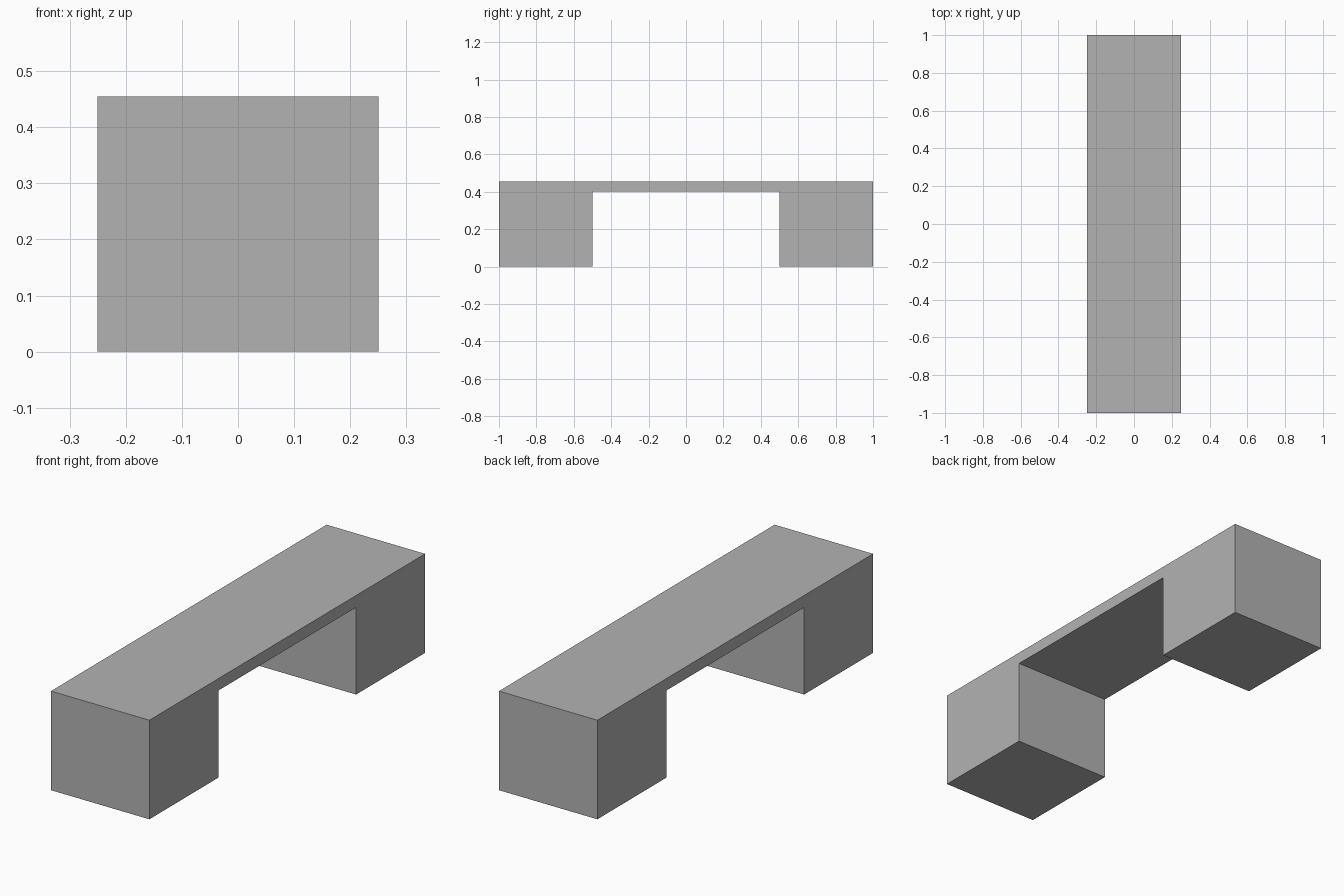
import bpy
import bmesh

default = bpy.data.objects.get("Cube")
if default:
    bpy.data.objects.remove(default, do_unlink=True)

HALF_WIDTH, HALF_LENGTH, HALF_GAP = 0.25, 1.0, 0.5
TOP, UNDERSIDE = 0.455, 0.4

grey = bpy.data.materials.new("plain grey")
grey.use_nodes = True
colour = (0.45, 0.45, 0.45, 1)
grey.diffuse_color = colour
grey.node_tree.nodes["Principled BSDF"].inputs["Base Color"].default_value = colour

# Side profile of the bridge: half outline, mirrored along the length
half = [(HALF_LENGTH, TOP), (HALF_LENGTH, 0), (HALF_GAP, 0), (HALF_GAP, UNDERSIDE)]
outline = half + [(-y, z) for y, z in reversed(half)]

# Extrude the profile across the width
bm = bmesh.new()
side = bm.faces.new([bm.verts.new((-HALF_WIDTH, y, z)) for y, z in outline])
result = bmesh.ops.extrude_face_region(bm, geom=[side], use_keep_orig=True)
moved = [v for v in result["geom"] if isinstance(v, bmesh.types.BMVert)]
bmesh.ops.translate(bm, verts=moved, vec=(2 * HALF_WIDTH, 0, 0))
bmesh.ops.recalc_face_normals(bm, faces=bm.faces)

mesh = bpy.data.meshes.new("bridge_block")
bm.to_mesh(mesh)
bm.free()
mesh.materials.append(grey)
bpy.context.collection.objects.link(bpy.data.objects.new("bridge_block", mesh))
